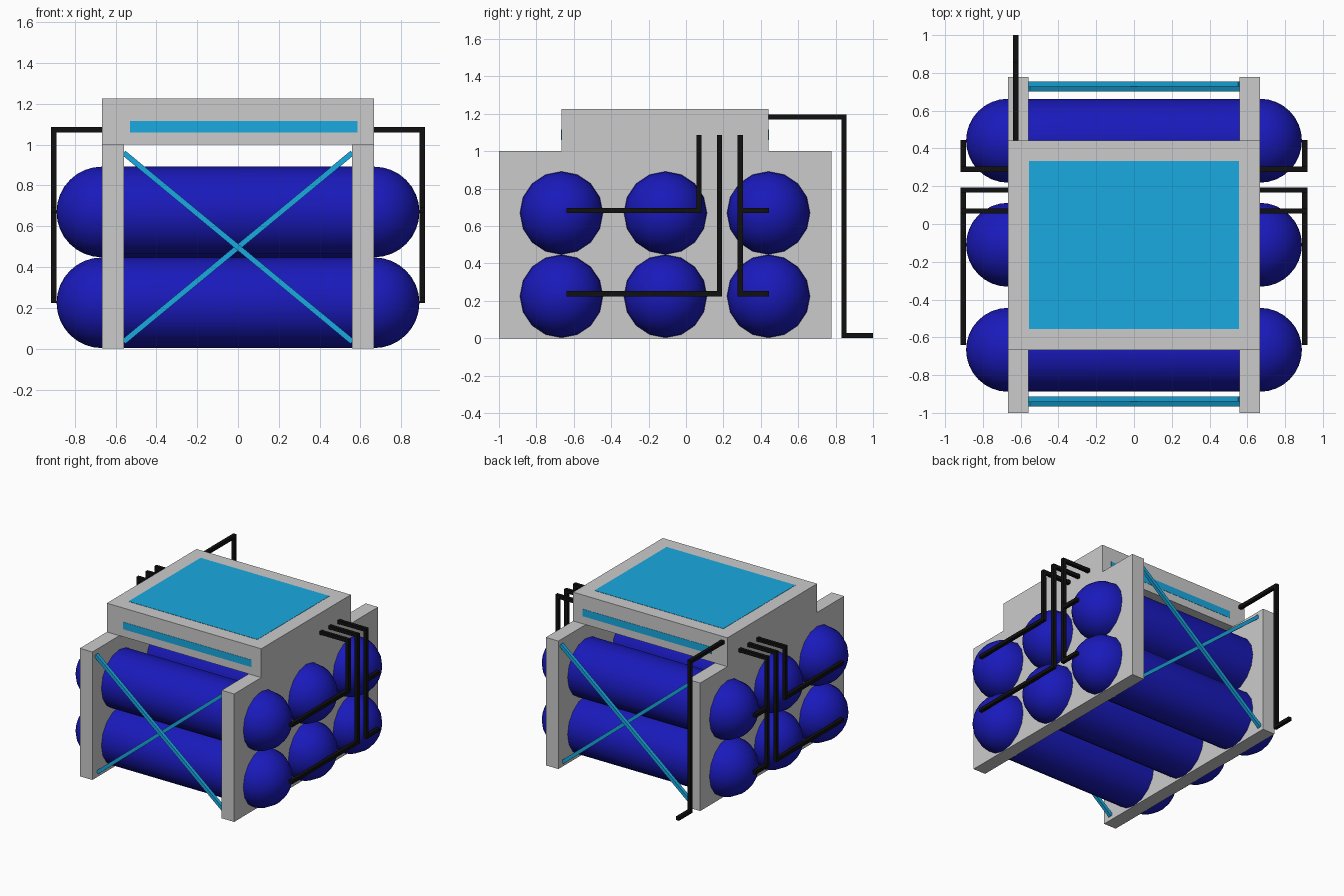
import bpy, bmesh
from math import cos, sin, pi, atan2, hypot
from mathutils import Matrix, Vector

if "Cube" in bpy.data.objects:
    bpy.data.objects.remove(bpy.data.objects["Cube"])


def material(name, color):
    m = bpy.data.materials.new(name)
    m.diffuse_color = (*color, 1)
    m.use_nodes = True
    m.node_tree.nodes["Principled BSDF"].inputs["Base Color"].default_value = m.diffuse_color
    return m


BLUE = material("tank_blue", (0.01, 0.01, 0.5))
CYAN = material("trim_cyan", (0.01, 0.4, 0.75))
BLACK = material("pipe_black", (0.005, 0.005, 0.005))


def finish(name, bm, mat=None):
    bmesh.ops.recalc_face_normals(bm, faces=bm.faces)
    mesh = bpy.data.meshes.new(name)
    bm.to_mesh(mesh)
    bm.free()
    obj = bpy.data.objects.new(name, mesh)
    bpy.context.collection.objects.link(obj)
    if mat:
        mesh.materials.append(mat)
    return obj


def add_box(bm, lo, hi):
    lo, hi = Vector(lo), Vector(hi)
    m = Matrix.Translation((lo + hi) / 2) @ Matrix.Diagonal((*(hi - lo), 1))
    bmesh.ops.create_cube(bm, size=1, matrix=m)


def box(name, lo, hi, mat=None):
    bm = bmesh.new()
    add_box(bm, lo, hi)
    return finish(name, bm, mat)


def pipe(name, paths, h=0.0135):
    """Square pipe: one axis-aligned bar per path segment."""
    bm = bmesh.new()
    for path in paths:
        for i, (a, b) in enumerate(zip(path, path[1:])):
            lo = [min(p, q) for p, q in zip(a, b)]
            hi = [max(p, q) for p, q in zip(a, b)]
            add_box(bm, [v - h for v in lo], [v + h for v in hi])
    return finish(name, bm, BLACK)


def tank(name, y, z, r=0.222, half=0.667, sides=16, rings=8):
    """Capsule lying along x, lathed from a half outline."""
    arc = [(half + r * cos(i * pi / 2 / rings), r * sin(i * pi / 2 / rings))
           for i in range(rings + 1)]
    outline = arc + [(-x, d) for x, d in reversed(arc)]
    bm = bmesh.new()
    verts = [bm.verts.new((x, 0, d)) for x, d in outline]
    edges = [bm.edges.new(p) for p in zip(verts, verts[1:])]
    bmesh.ops.spin(bm, geom=verts + edges, cent=(0, 0, 0), axis=(1, 0, 0),
                   angle=2 * pi, steps=sides)
    bmesh.ops.remove_doubles(bm, verts=bm.verts, dist=0.0005)
    for f in bm.faces:
        f.smooth = True
    obj = finish(name, bm, BLUE)
    obj.location = (0, y, z)


def brace(name, y, slope):
    """Diagonal bar between the side plates."""
    dx, dz, t = 1.12, 0.925, 0.0265
    bm = bmesh.new()
    add_box(bm, (-hypot(dx, dz) / 2, -t / 2, -t / 2), (hypot(dx, dz) / 2, t / 2, t / 2))
    obj = finish(name, bm, CYAN)
    obj.location = (0, y, 0.497)
    obj.rotation_euler = (0, -slope * atan2(dz, dx), 0)


# Side plates and top housing
for side, s in (("left", -1), ("right", 1)):
    a, b = sorted((s * 0.559, s * 0.667))
    box(side + "_plate", (a, -1, 0), (b, 0.777, 1.0))
box("top_housing", (-0.667, -0.666, 1.0), (0.667, 0.441, 1.225))

# Coloured panels on the housing
box("top_panel", (-0.557, -0.556, 1.2), (0.557, 0.334, 1.227), CYAN)
box("front_strip", (-0.528, -0.668, 1.06), (0.585, -0.64, 1.116), CYAN)
box("back_strip", (-0.528, 0.42, 1.06), (0.585, 0.443, 1.116), CYAN)

# Six tanks in two rows
for row, z in (("lower", 0.225), ("upper", 0.67)):
    for place, y in (("front", -0.666), ("middle", -0.11), ("back", 0.441)):
        tank(f"{row}_{place}_tank", y, z)

# Cross braces, the two bars of each cross lying side by side
for place, outer, inner, s in (("front", -0.953, -0.9265, -1), ("back", 0.741, 0.7145, 1)):
    brace(place + "_outer_brace", outer, s)
    brace(place + "_inner_brace", inner, -s)

# Feed pipes on both ends
LOW, HIGH, TOP = 0.238, 0.682, 1.074
for side, s in (("left", -1), ("right", 1)):
    x, w = s * 0.904, s * 0.66
    for name, y, z in (("upper", 0.069, HIGH), ("lower", 0.18, LOW)):
        pipe(f"{side}_{name}_feed_pipe",
             [[(x, -0.626, z), (x, y, z), (x, y, TOP), (w, y, TOP)]])
    pipe(side + "_back_feed_pipe",
         [[(x, 0.43, LOW), (x, 0.29, LOW), (x, 0.29, TOP), (w, 0.29, TOP)],
          [(x, 0.43, HIGH), (x, 0.29, HIGH)]])

# Outlet pipe from the back of the housing to the ground
pipe("outlet_pipe", [[(-0.626, 0.43, 1.183), (-0.626, 0.844, 1.183),
                      (-0.626, 0.844, 0.0145), (-0.626, 0.9865, 0.0145)]])
